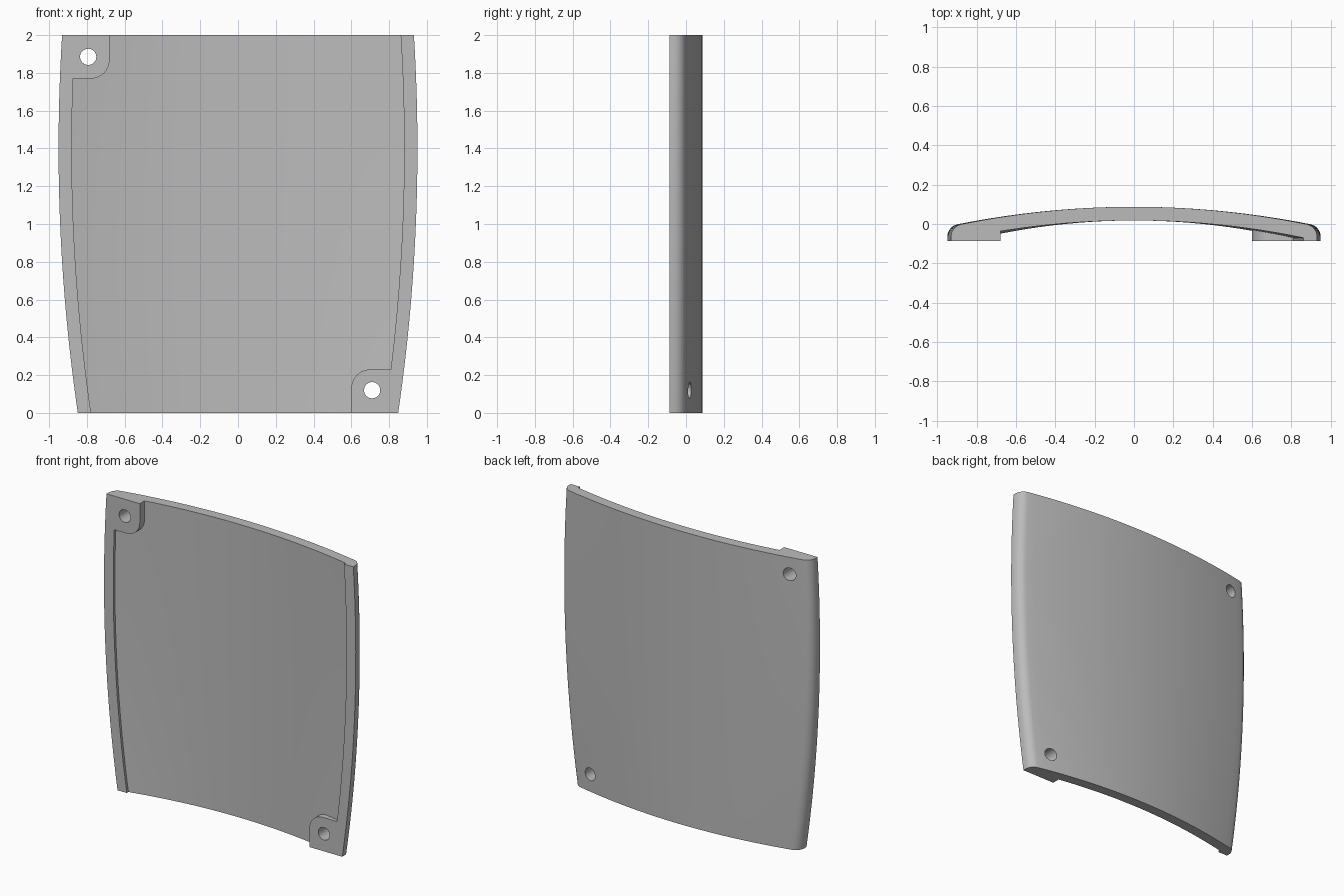
import bpy
import bmesh
import math

if "Cube" in bpy.data.objects:
    bpy.data.objects.remove(bpy.data.objects["Cube"], do_unlink=True)

HEIGHT = 2.0
FRONT, BACK = -0.0875, 0.0875
LIP = 0.07          # width of the raised side lips
ROUND = 0.065       # radius of the outer long edges


def half_width(z):
    """Bowed side outline of the panel."""
    return 0.95 - 0.052 * (z - 1.4) ** 2


def shell_section(w):
    """Crowned back, rounded long edges, flat front."""
    steps, start = 32, math.radians(78)
    corner = []
    for i in range(9):
        a = start * (1 - i / 8)
        corner.append((w - ROUND + ROUND * math.cos(a), -ROUND + ROUND * math.sin(a)))
    ex, ey = corner[0]
    arc = [(ex * t, BACK + (ey - BACK) * t * t)
           for t in (2 * i / steps - 1 for i in range(1, steps))]
    left = [(-x, y) for x, y in reversed(corner)]
    return [(-w, FRONT)] + left + arc + corner + [(w, FRONT)]


def pocket_section(w):
    """Hollow front: curved floor between the two lips."""
    steps, e = 32, w - LIP
    arc = [(e * t, 0.018 - 0.088 * t * t)
           for t in (2 * i / steps - 1 for i in range(steps + 1))]
    return [(-e, -0.3)] + arc + [(e, -0.3)]


def finish(bm, name):
    bmesh.ops.recalc_face_normals(bm, faces=bm.faces)
    mesh = bpy.data.meshes.new(name)
    bm.to_mesh(mesh)
    bm.free()
    obj = bpy.data.objects.new(name, mesh)
    bpy.context.collection.objects.link(obj)
    return obj


def loft(name, rings):
    """Closed solid through matching rings of points."""
    bm = bmesh.new()
    rows = [[bm.verts.new(p) for p in ring] for ring in rings]
    n = len(rows[0])
    for a, b in zip(rows, rows[1:]):
        for i in range(n):
            j = (i + 1) % n
            bm.faces.new((a[i], a[j], b[j], b[i]))
    bm.faces.new(rows[0])
    bm.faces.new(rows[-1])
    return finish(bm, name)


def sweep(name, section, z0, z1, steps=28):
    levels = [z0 + (z1 - z0) * i / steps for i in range(steps + 1)]
    return loft(name, [[(x, y, z) for x, y in section(half_width(z))] for z in levels])


def prism(name, outline, y0, y1):
    return loft(name, [[(x, y, z) for x, z in outline] for y in (y0, y1)])


def boss_outline(x, z, sx, sz, r=0.1):
    """Corner pad reaching past the panel, with one rounded inner corner."""
    far_x, far_z = x + sx, z + sz
    pts = [(far_x, z), (far_x, far_z), (x, far_z)]
    cx, cz = x + math.copysign(r, sx), z + math.copysign(r, sz)
    for i in range(11):
        a = math.pi / 2 * i / 10
        pts.append((cx - math.copysign(r, sx) * math.cos(a),
                    cz - math.copysign(r, sz) * math.sin(a)))
    return pts


def circle(x, z, r, n=32):
    return [(x + r * math.cos(2 * math.pi * i / n), z + r * math.sin(2 * math.pi * i / n))
            for i in range(n)]


def cut(target, cutter):
    mod = target.modifiers.new("cut", 'BOOLEAN')
    mod.operation, mod.solver, mod.object = 'DIFFERENCE', 'EXACT', cutter
    bpy.context.view_layer.objects.active = target
    bpy.ops.object.modifier_apply(modifier=mod.name)
    bpy.data.objects.remove(cutter, do_unlink=True)


# Solid curved panel, and the hollow to remove from its front
panel = sweep("curved_panel", shell_section, 0, HEIGHT)
pocket = sweep("pocket_cutter", pocket_section, -0.1, HEIGHT + 0.1)

# Corner pads stay solid, so they are taken out of the hollow
cut(pocket, prism("upper_pad", boss_outline(-0.68, 1.77, -0.5, 0.5), -0.5, 0.2))
cut(pocket, prism("lower_pad", boss_outline(0.60, 0.23, 0.5, -0.5), -0.5, 0.2))
cut(panel, pocket)

# Screw holes through the pads
for hx, hz in ((-0.793, 1.885), (0.71, 0.12)):
    cut(panel, prism("hole_cutter", circle(hx, hz, 0.043), -0.4, 0.4))

# Grey plastic
grey = bpy.data.materials.new("grey")
grey.use_nodes = True
color = (0.5, 0.5, 0.5, 1)
grey.diffuse_color = color
grey.node_tree.nodes["Principled BSDF"].inputs["Base Color"].default_value = color
panel.data.materials.clear()
panel.data.materials.append(grey)

bpy.ops.object.select_all(action='DESELECT')
panel.select_set(True)
bpy.context.view_layer.objects.active = panel
bpy.ops.object.shade_smooth_by_angle(angle=math.radians(30))
